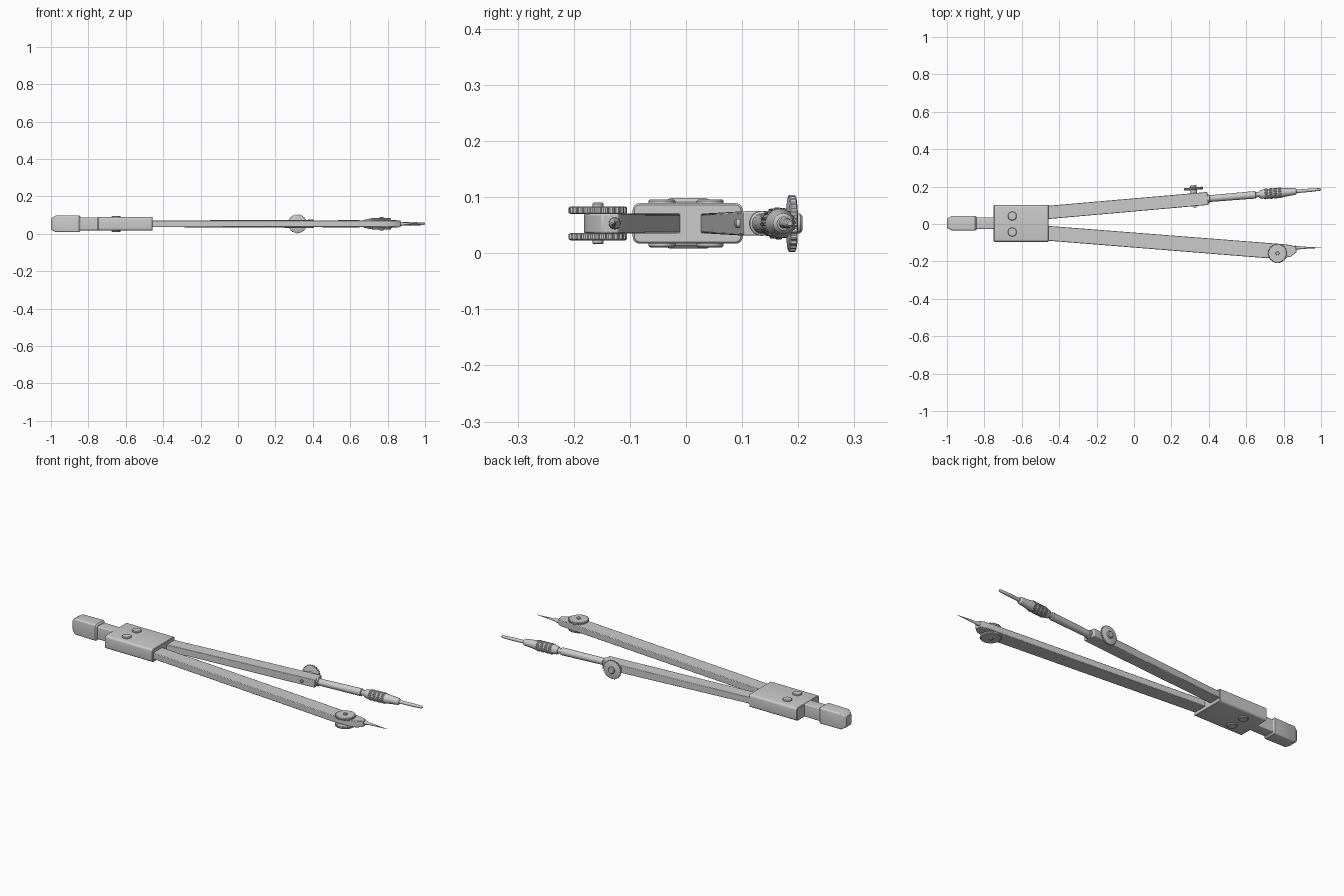
import bpy, bmesh
from math import sin, cos, pi, radians
from mathutils import Vector

if "Cube" in bpy.data.objects:
    bpy.data.objects.remove(bpy.data.objects["Cube"])

steel = bpy.data.materials.new("grey_metal")
steel.use_nodes = True
GREY = (0.6, 0.6, 0.6, 1)
steel.diffuse_color = GREY
steel.node_tree.nodes["Principled BSDF"].inputs["Base Color"].default_value = GREY

MID = 0.053          # height of the centre plane
ARM = radians(4.75)  # spread of the lead leg
ALONG = Vector((cos(ARM), sin(ARM), 0))
ACROSS = Vector((-sin(ARM), cos(ARM), 0))
UP = Vector((0, 0, 1))


def skin(name, rings, bevel=0):
    """Join equal rings of points into a closed, capped solid."""
    bm = bmesh.new()
    rows = [[bm.verts.new(p) for p in ring] for ring in rings]
    n = len(rows[0])
    for a, b in zip(rows, rows[1:]):
        for i in range(n):
            j = (i + 1) % n
            bm.faces.new((a[i], a[j], b[j], b[i]))
    bm.faces.new(rows[0][::-1])
    bm.faces.new(rows[-1])
    bmesh.ops.recalc_face_normals(bm, faces=bm.faces)
    mesh = bpy.data.meshes.new(name)
    bm.to_mesh(mesh)
    bm.free()
    mesh.materials.append(steel)
    ob = bpy.data.objects.new(name, mesh)
    bpy.context.collection.objects.link(ob)
    if bevel:
        mod = ob.modifiers.new("soft_edges", "BEVEL")
        mod.width, mod.segments = bevel, 2
    bpy.ops.object.select_all(action="DESELECT")
    ob.select_set(True)
    bpy.context.view_layer.objects.active = ob
    bpy.ops.object.shade_smooth_by_angle(angle=radians(30))
    return ob


def turned(name, origin, axis, profile, segments=28, tooth=0):
    """Round part from (distance, radius) pairs; tooth cuts a knurled rim."""
    axis = Vector(axis).normalized()
    side = axis.cross(UP) if abs(axis.z) < 0.9 else Vector((1, 0, 0))
    side.normalize()
    other = axis.cross(side)
    rings = []
    for d, r in profile:
        ring = []
        for i in range(segments):
            t = 2 * pi * i / segments
            rad = r - (tooth if i % 4 > 1 else 0)
            ring.append(Vector(origin) + axis * d + (side * cos(t) + other * sin(t)) * rad)
        rings.append(ring)
    return skin(name, rings)


def block(name, stations, cy):
    """Rounded box from (x, half width, half height, corner radius) stations."""
    rings = []
    for x, hy, hz, r in stations:
        ring = []
        for q, (sy, sz) in enumerate(((1, 1), (-1, 1), (-1, -1), (1, -1))):
            for k in range(5):
                t = pi / 2 * (q + k / 4)
                ring.append((x, cy + sy * (hy - r) + r * cos(t), MID + sz * (hz - r) + r * sin(t)))
        rings.append(ring)
    return skin(name, rings)


def plate(name, outline, half, grow=0, bevel=0.003):
    """Flat bar from a plan outline, thicker towards +x when grow is set."""
    return skin(name, [[(x, y, MID + s * (half + grow * (x + 0.46))) for x, y in outline]
                       for s in (-1, 1)], bevel)


# Handle, neck and hinge housing
block("handle", [(-1, 0.022, 0.027, 0.006), (-0.994, 0.029, 0.034, 0.007),
                 (-0.975, 0.038, 0.044, 0.008), (-0.85, 0.039, 0.045, 0.008),
                 (-0.842, 0.034, 0.038, 0.008)], 0.004)
block("handle_neck", [(-0.86, 0.031, 0.035, 0.005), (-0.74, 0.031, 0.035, 0.005)], 0.004)
block("hinge_housing", [(-0.75, 0.095, 0.033, 0.010), (-0.747, 0.098, 0.036, 0.012),
                        (-0.459, 0.098, 0.036, 0.012), (-0.456, 0.095, 0.033, 0.010)], 0.003)
for side, y in (("left", 0.043), ("right", -0.043)):
    turned("rivet_" + side, (-0.651, y, MID), UP,
           [(-0.043, 0.021), (-0.04, 0.024), (0.04, 0.024), (0.043, 0.021)])

# Two legs
plate("lead_leg", [(-0.5, 0.023), (0.398, 0.102), (0.392, 0.171), (-0.5, 0.094)], 0.0175, 0.005)
plate("needle_leg", [(-0.5, -0.007), (0.79, -0.107), (0.835, -0.112), (0.865, -0.12),
                     (0.87, -0.15), (0.84, -0.174), (0.80, -0.182), (0.70, -0.182),
                     (-0.5, -0.086)], 0.0175)

# Clamp screw with knurled wheel through the lead leg
pivot = Vector((0.323, 0.13, MID))
turned("clamp_screw", pivot, ACROSS, [(-0.043, 0.006), (-0.041, 0.008), (0.05, 0.008)], 16)
turned("clamp_collar", pivot, ACROSS, [(0.03, 0.017), (0.054, 0.017)])
turned("clamp_wheel", pivot, ACROSS, [(0.052, 0.047), (0.054, 0.051), (0.064, 0.051),
                                      (0.066, 0.047)], 96, 0.003)
turned("clamp_cap", pivot, ACROSS, [(0.06, 0.018), (0.073, 0.018), (0.077, 0.014)])

# Lead holder: rod, sleeve, grip ridges and lead
socket = Vector((0.395, 0.135, MID))
turned("holder_rod", socket, ALONG,
       [(-0.02, 0.022), (0.008, 0.022), (0.011, 0.018), (0.255, 0.020), (0.258, 0.014),
        (0.28, 0.014)])
turned("holder_sleeve", socket, ALONG,
       [(0.274, 0.017), (0.279, 0.021), (0.305, 0.026), (0.395, 0.026), (0.43, 0.021),
        (0.468, 0.018), (0.476, 0.012)])
for i in range(4):
    start = 0.305 + i * 0.024
    turned("grip_ridge_%d" % (i + 1), socket, ALONG,
           [(start, 0.0265), (start + 0.003, 0.0285), (start + 0.015, 0.0285),
            (start + 0.018, 0.0265)], 64, 0.003)
turned("lead", socket, ALONG, [(0.46, 0.009), (0.55, 0.009), (0.602, 0.007), (0.607, 0.004)], 16)

# Needle and its paired clamp wheels
turned("needle", (0.86, -0.127, MID), (1, 0, 0),
       [(0, 0.011), (0.02, 0.010), (0.03, 0.007), (0.14, 0.0008)], 16)
hub = Vector((0.767, -0.157, MID))
turned("needle_clamp_axle", hub, UP,
       [(-0.037, 0.008), (-0.035, 0.010), (0.035, 0.010), (0.037, 0.008)], 20)
for name, s in (("upper", 1), ("lower", -1)):
    turned("needle_wheel_" + name, hub, UP * s,
           [(0.017, 0.049), (0.019, 0.052), (0.028, 0.052), (0.030, 0.049)], 96, 0.003)
